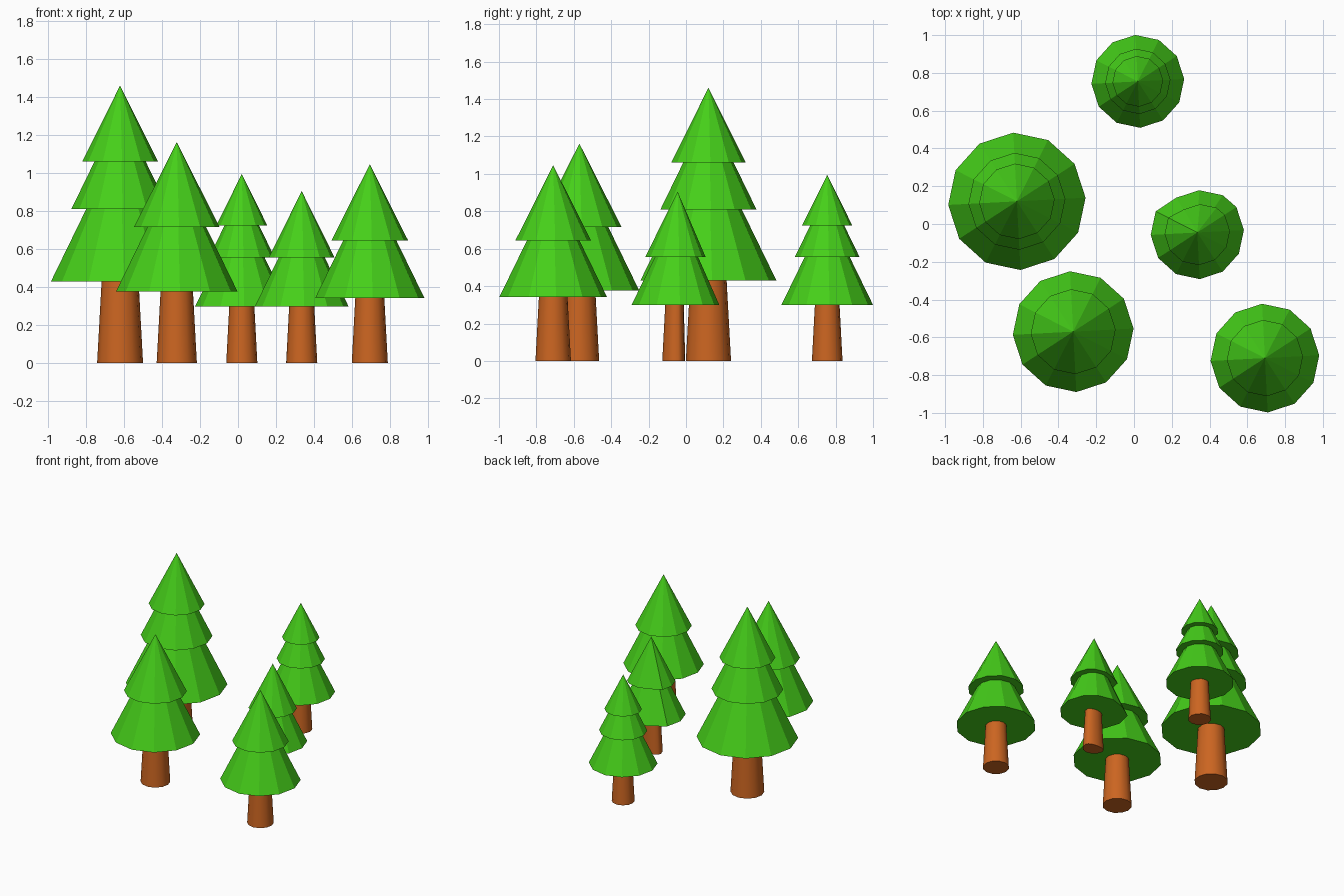
import bpy, bmesh
from math import sin, cos, radians

if "Cube" in bpy.data.objects:
    bpy.data.objects.remove(bpy.data.objects["Cube"])

SIDES = 12
TURN = 3.0  # degrees every tree is rotated by


def material(name, rgb):
    m = bpy.data.materials.new(name)
    m.diffuse_color = (*rgb, 1)
    m.use_nodes = True
    m.node_tree.nodes["Principled BSDF"].inputs["Base Color"].default_value = m.diffuse_color
    return m


GREEN = material("needles", (0.06, 0.62, 0.01))
BROWN = material("bark", (0.60, 0.13, 0.015))


def finish(bm, name, mat, smooth):
    bmesh.ops.recalc_face_normals(bm, faces=bm.faces)
    mesh = bpy.data.meshes.new(name)
    bm.to_mesh(mesh)
    bm.free()
    mesh.materials.append(mat)
    ob = bpy.data.objects.new(name, mesh)
    bpy.context.collection.objects.link(ob)
    for p in mesh.polygons:
        p.use_smooth = smooth and abs(p.normal.z) < 0.8


def ring(bm, x, y, z, r, dent):
    verts = []
    for i in range(SIDES):
        a = radians(TURN + i * 360 / SIDES)
        dx, dy = dent(i, r * cos(a), r * sin(a))
        verts.append(bm.verts.new((x + dx, y + dy, z)))
    return verts


def round_ring(i, dx, dy):
    return dx, dy


def dented_tier(i, dx, dy):
    # back corners pushed in
    return (dx + 0.023, dy - 0.023) if i in (2, 3, 4) else (dx, dy)


def dented_trunk(i, dx, dy):
    return (dx, dy * 0.5) if dy > 0.01 else (dx, dy)


def tier(name, x, y, z, r, top, dent):
    bm = bmesh.new()
    base = ring(bm, x, y, z, r, dent)
    apex = bm.verts.new((x, y, top))
    for i in range(SIDES):
        bm.faces.new((base[i], base[(i + 1) % SIDES], apex))
    bm.faces.new(base[::-1])
    finish(bm, name, GREEN, False)


def trunk(name, x, y, r, top, dent):
    bm = bmesh.new()
    low = ring(bm, x, y, 0, r, dent)
    high = ring(bm, x, y, top, r * 0.8, dent)
    for i in range(SIDES):
        j = (i + 1) % SIDES
        bm.faces.new((low[i], low[j], high[j], high[i]))
    bm.faces.new(low[::-1])
    bm.faces.new(high)
    finish(bm, name, BROWN, True)


# name, x, y, trunk radius, tip height, tiers as (base height, radius), dented
TREES = [
    ("tall_tree", -0.62, 0.12, 0.121, 1.46, [(0.43, 0.364), (0.81, 0.257), (1.06, 0.20)], False),
    ("left_tree", -0.322, -0.57, 0.106, 1.162, [(0.377, 0.32), (0.717, 0.225)], False),
    ("back_tree", 0.02, 0.755, 0.082, 0.995, [(0.298, 0.246), (0.556, 0.173), (0.725, 0.134)], False),
    ("middle_tree", 0.335, -0.045, 0.082, 0.905, [(0.298, 0.247), (0.556, 0.173)], True),
    ("right_tree", 0.693, -0.71, 0.095, 1.046, [(0.342, 0.288), (0.645, 0.202)], False),
]

for name, x, y, tr, tip, tiers, dented in TREES:
    trunk(name + "_trunk", x, y, tr, tiers[0][0] + 0.01,
          dented_trunk if dented else round_ring)
    for n, (z, r) in enumerate(tiers):
        top = tip if n == len(tiers) - 1 else z + 2.05 * r
        tier(f"{name}_tier_{n + 1}", x, y, z, r, top,
             dented_tier if dented else round_ring)
